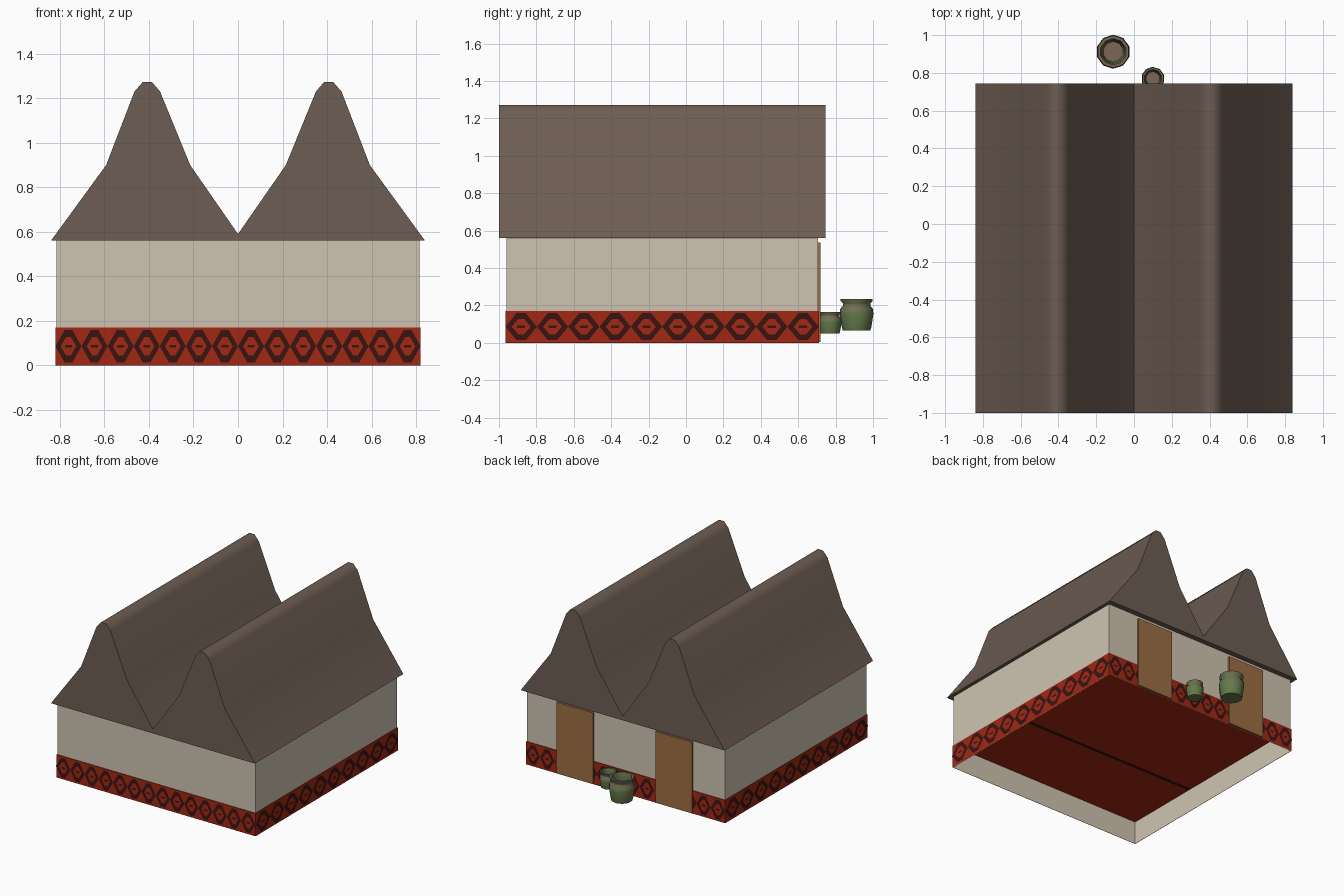
import bpy, bmesh, math

if "Cube" in bpy.data.objects:
    bpy.data.objects.remove(bpy.data.objects["Cube"])


def mat(name, rgb):
    m = bpy.data.materials.new(name)
    m.diffuse_color = (*rgb, 1)
    m.use_nodes = True
    m.node_tree.nodes["Principled BSDF"].inputs["Base Color"].default_value = m.diffuse_color
    return m


ROOF = mat("roof brown", (0.155, 0.110, 0.087))
CREAM = mat("cream plaster", (0.62, 0.55, 0.44))
RED = mat("brick red", (0.36, 0.020, 0.006))
DARK = mat("dark maroon", (0.040, 0.007, 0.006))
WOOD = mat("door wood", (0.34, 0.155, 0.055))
GREEN = mat("pot green", (0.13, 0.19, 0.07))
CLAY = mat("pot clay", (0.20, 0.13, 0.10))


def make(name, verts, faces, mats, recalc=True):
    me = bpy.data.meshes.new(name)
    me.from_pydata(verts, [], faces)
    if recalc:
        bm = bmesh.new()
        bm.from_mesh(me)
        bmesh.ops.recalc_face_normals(bm, faces=bm.faces)
        bm.to_mesh(me)
        bm.free()
    for m in mats:
        me.materials.append(m)
    ob = bpy.data.objects.new(name, me)
    bpy.context.collection.objects.link(ob)
    return ob


def smooth(ob, deg):
    bpy.ops.object.select_all(action='DESELECT')
    ob.select_set(True)
    bpy.context.view_layer.objects.active = ob
    bpy.ops.object.shade_smooth_by_angle(angle=math.radians(deg))


def box_verts(x0, x1, y0, y1, z0, z1):
    return [(x, y, z) for z in (z0, z1)
            for x, y in ((x0, y0), (x1, y0), (x1, y1), (x0, y1))]


SIDES = [(0, 1, 5, 4), (1, 2, 6, 5), (2, 3, 7, 6), (3, 0, 4, 7)]
TOP = (4, 5, 6, 7)
BOTTOM = (3, 2, 1, 0)

# plaster walls, open below
make("walls", box_verts(-0.815, 0.815, -0.96, 0.705, 0, 0.57), SIDES, [CREAM], False)

# painted base band; its top cap is the raised floor seen from below
make("base_band", box_verts(-0.82, 0.82, -0.965, 0.71, 0, 0.17), SIDES + [TOP], [RED], False)
make("floor_line", box_verts(-0.81, 0.81, -0.385, -0.365, 0.165, 0.169),
     SIDES + [TOP, BOTTOM], [DARK])


# diamond ring pattern on each side of the band
def diamonds(name, count, length, place):
    verts, faces = [], []
    p = length / count
    for i in range(count):
        c = -length / 2 + p * (i + 0.5)
        b = len(verts)
        for rx, rz in ((0.50 * p, 0.072), (0.30 * p, 0.042)):
            for dx, dz in ((1, 0), (0.3, 0.78), (-0.3, 0.78), (-1, 0), (-0.3, -0.78), (0.3, -0.78)):
                verts.append(place(c + dx * rx, 0.086 + dz * rz / 0.78))
        for k in range(6):
            n = (k + 1) % 6
            faces.append((b + k, b + n, b + 6 + n, b + 6 + k))
        # short dash in the middle of the ring
        b = len(verts)
        for dx, dz in ((-1, -1), (1, -1), (1, 1), (-1, 1)):
            verts.append(place(c + dx * 0.13 * p, 0.086 + dz * 0.006))
        faces.append((b, b + 1, b + 2, b + 3))
    # wind faces outward
    if name in ("pattern_back", "pattern_left"):
        faces = [f[::-1] for f in faces]
    make(name, verts, faces, [DARK], False)


YC = (0.71 - 0.965) / 2
diamonds("pattern_front", 14, 1.64, lambda u, z: (u, -0.968, z))
diamonds("pattern_back", 14, 1.64, lambda u, z: (u, 0.713, z))
diamonds("pattern_right", 10, 1.675, lambda u, z: (0.823, YC + u, z))
diamonds("pattern_left", 10, 1.675, lambda u, z: (-0.823, YC + u, z))

# twin-gable roof: one M-shaped profile extruded along y
half = [(0.215, 0.90), (0.35, 1.23), (0.386, 1.272), (0.428, 1.272),
        (0.465, 1.23), (0.592, 0.90), (0.84, 0.56)]
profile = [(-x, z) for x, z in reversed(half)] + [(0, 0.59)] + half
n = len(profile)
rv = [(x, y, z) for y in (-1.0, 0.745) for x, z in profile]
rf = [(i, (i + 1) % n, n + (i + 1) % n, n + i) for i in range(n)]
rf += [tuple(range(n)), tuple(range(2 * n - 1, n - 1, -1))]
smooth(make("roof", rv, rf, [ROOF]), 60)

# back doors
for label, x in (("left", -0.402), ("right", 0.412)):
    make("door_" + label, box_verts(x - 0.15, x + 0.15, 0.70, 0.72, 0.005, 0.535),
         SIDES + [TOP, BOTTOM], [WOOD])


# lathed open pots with clay rim and shoulder band
def pot(name, cx, cy, z0, r, h):
    prof = [(0, 0), (0.82, 0), (0.88, 0.12), (1.0, 0.52), (0.97, 0.68), (0.82, 0.78),
            (0.82, 0.86), (0.95, 0.93), (0.95, 1.0), (0.78, 1.0), (0.68, 0.80),
            (0.75, 0.5), (0.6, 0.15), (0, 0.15)]
    clay = {4, 7, 8, 12}
    seg = 10
    verts, faces, idx = [], [], []
    for a, t in prof:
        for k in range(seg):
            w = 2 * math.pi * (k + 0.5) / seg
            verts.append((cx + a * r * math.cos(w), cy + a * r * math.sin(w), z0 + t * h))
    for j in range(len(prof) - 1):
        for k in range(seg):
            m = (k + 1) % seg
            faces.append((j * seg + k, j * seg + m, (j + 1) * seg + m, (j + 1) * seg + k))
            idx.append(1 if j in clay else 0)
    ob = make(name, verts, faces, [GREEN, CLAY], False)
    for p, i in zip(ob.data.polygons, idx):
        p.material_index = i
    bm = bmesh.new()
    bm.from_mesh(ob.data)
    bmesh.ops.remove_doubles(bm, verts=bm.verts, dist=1e-5)
    bmesh.ops.recalc_face_normals(bm, faces=bm.faces)
    bm.to_mesh(ob.data)
    bm.free()
    smooth(ob, 45)


pot("large_pot", -0.11, 0.912, 0.065, 0.09, 0.17)
pot("small_pot", 0.10, 0.77, 0.05, 0.062, 0.115)
